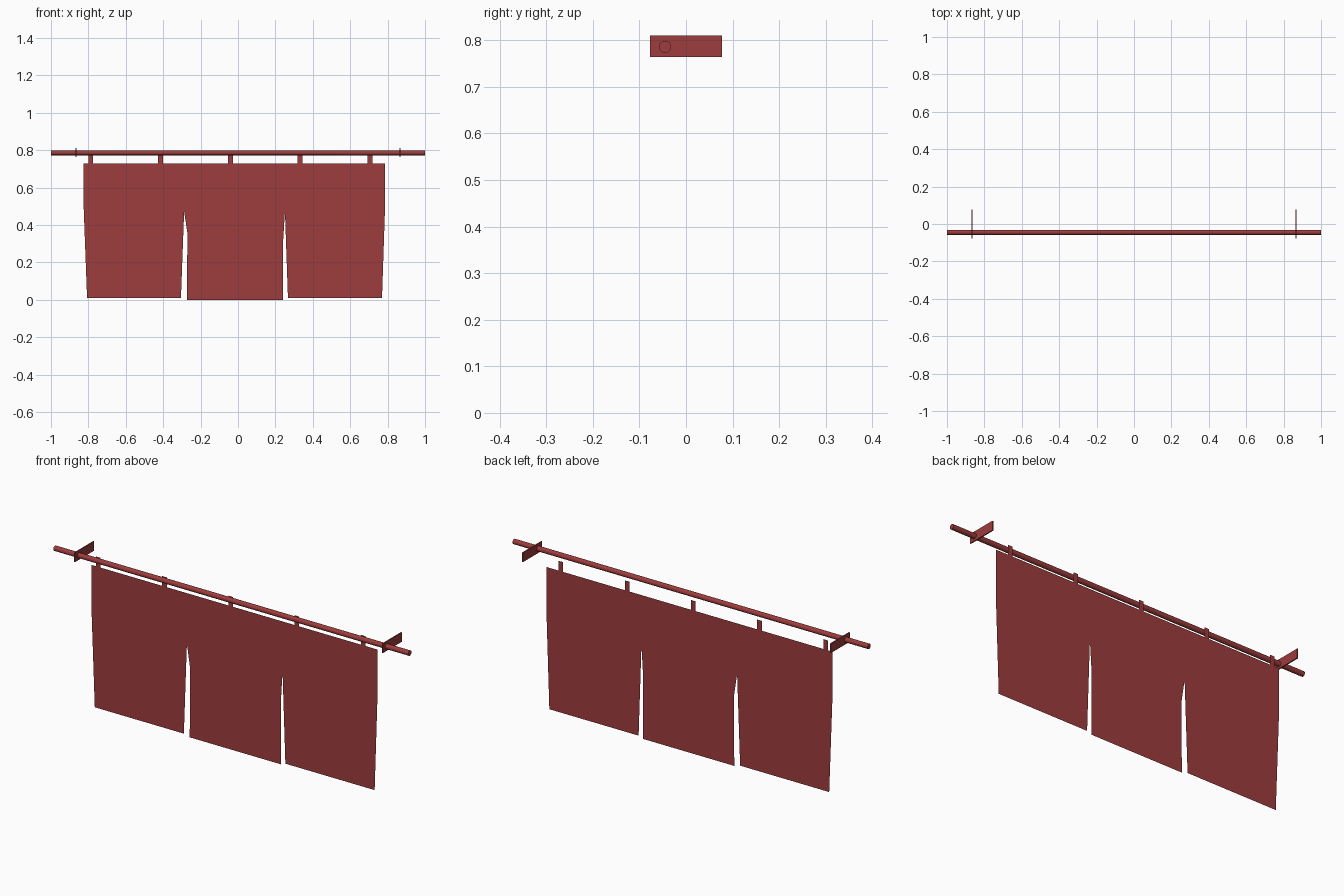
import bpy, bmesh, math

if "Cube" in bpy.data.objects:
    bpy.data.objects.remove(bpy.data.objects["Cube"])

red = bpy.data.materials.new("red_cloth")
red.diffuse_color = (0.34, 0.045, 0.045, 1)
red.use_nodes = True
red.node_tree.nodes["Principled BSDF"].inputs["Base Color"].default_value = red.diffuse_color


def flat_sheet(name, outlines):
    """Zero-thickness sheet in the y = 0 plane from x,z outlines."""
    bm = bmesh.new()
    for pts in outlines:
        bm.faces.new([bm.verts.new((x, 0, z)) for x, z in pts])
    me = bpy.data.meshes.new(name)
    bm.to_mesh(me)
    bm.free()
    me.materials.append(red)
    ob = bpy.data.objects.new(name, me)
    bpy.context.collection.objects.link(ob)
    return ob


# Hanging curtain with two slits, slightly tapering side panels
flat_sheet("curtain", [[
    (-0.825, 0.73), (-0.825, 0.49), (-0.807, 0.01), (-0.305, 0.01),
    (-0.288, 0.473), (-0.271, 0.36), (-0.272, 0.0), (0.241, 0.0),
    (0.241, 0.31), (0.251, 0.473), (0.267, 0.01), (0.77, 0.01),
    (0.786, 0.49), (0.786, 0.73)]])

# Five hanging tabs along the top edge
tabs = []
for i in range(5):
    x = -0.787 + i * 0.373
    tabs.append([(x - 0.013, 0.73), (x + 0.013, 0.73),
                 (x + 0.013, 0.78), (x - 0.013, 0.78)])
flat_sheet("hanging_tabs", tabs)

# Horizontal rod
bpy.ops.mesh.primitive_cylinder_add(vertices=16, radius=0.013, depth=2,
                                    location=(0, -0.045, 0.786),
                                    rotation=(0, math.pi / 2, 0))
rod = bpy.context.object
rod.name = "rod"
rod.data.materials.append(red)
bpy.ops.object.shade_smooth_by_angle(angle=math.radians(35))

# Thin wall brackets, one at each end
for side, s in (("left", -1), ("right", 1)):
    bpy.ops.mesh.primitive_cube_add(size=1, location=(s * 0.867, 0, 0.787))
    bracket = bpy.context.object
    bracket.name = side + "_bracket"
    bracket.scale = (0.006, 0.154, 0.047)
    bracket.data.materials.append(red)
